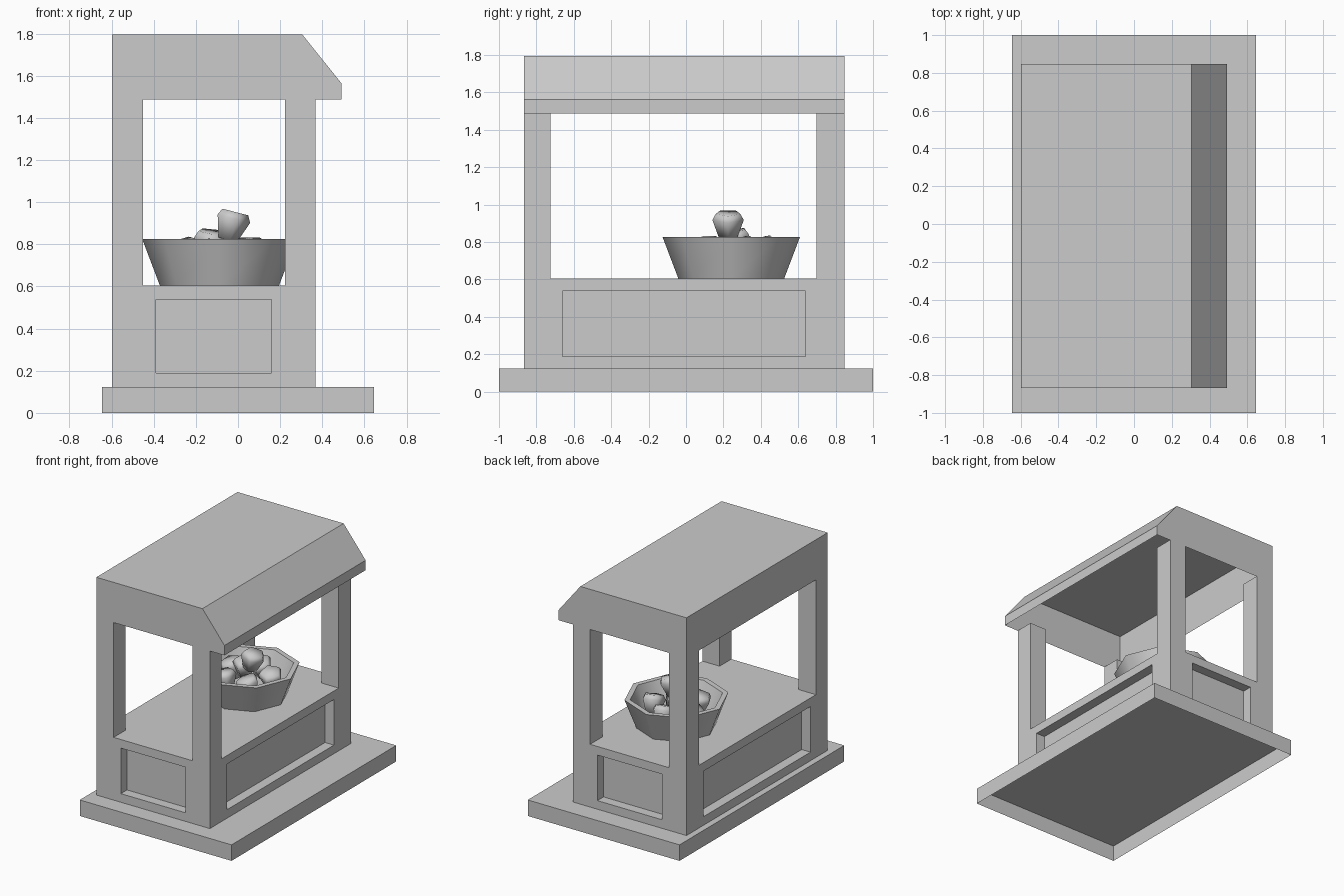
import bpy, bmesh, math, random
from mathutils import Matrix, Vector, Euler

if "Cube" in bpy.data.objects:
    bpy.data.objects.remove(bpy.data.objects["Cube"])

random.seed(4)
X0, X1, Y0, Y1 = -0.597, 0.368, -0.867, 0.847   # stall footprint


def finish(name, bm, smooth=None):
    me = bpy.data.meshes.new(name)
    bm.to_mesh(me)
    bm.free()
    ob = bpy.data.objects.new(name, me)
    bpy.context.collection.objects.link(ob)
    if smooth:
        bpy.ops.object.select_all(action='DESELECT')
        ob.select_set(True)
        bpy.context.view_layer.objects.active = ob
        bpy.ops.object.shade_smooth_by_angle(angle=math.radians(smooth))
    return ob


def box_bm(lo, hi):
    """Box with an open underside."""
    bm = bmesh.new()
    bmesh.ops.create_cube(bm, size=1)
    lo, hi = Vector(lo), Vector(hi)
    for v in bm.verts:
        v.co = Vector([(a + b) / 2 + c * (b - a) for a, b, c in zip(lo, hi, v.co)])
    bm.normal_update()
    bottom = [f for f in bm.faces if f.normal.z < -0.5]
    bmesh.ops.delete(bm, geom=bottom, context='FACES_ONLY')
    return bm


def rings_bm(profile, sides):
    """Revolve (radius, z) points, capping both ends."""
    bm = bmesh.new()
    rings = [[bm.verts.new((r * math.cos(2 * math.pi * i / sides),
                            r * math.sin(2 * math.pi * i / sides), z))
              for i in range(sides)] for r, z in profile]
    for a, b in zip(rings, rings[1:]):
        for i in range(sides):
            j = (i + 1) % sides
            bm.faces.new((a[i], a[j], b[j], b[i]))
    bm.faces.new(rings[0])
    bm.faces.new(rings[-1])
    bmesh.ops.recalc_face_normals(bm, faces=bm.faces)
    return bm


# Ground slab
finish("base_slab", box_bm((-0.645, -1, 0), (0.645, 1, 0.123)))

# Counter with a recessed panel on each side
bm = box_bm((X0, Y0, 0.123), (X1, Y1, 0.605))
for f in [f for f in bm.faces if abs(f.normal.z) < 0.5]:
    bmesh.ops.inset_individual(bm, faces=[f], thickness=0.066, use_even_offset=True)
    n = f.normal.copy()
    axis = 1 if abs(n.x) > 0.5 else 0
    mid = f.calc_center_median()[axis]
    for v in f.verts:
        v.co[axis] += 0.142 if v.co[axis] < mid else -0.142
    panel = bmesh.ops.extrude_discrete_faces(bm, faces=[f])['faces'][0]
    for v in panel.verts:
        v.co -= n * 0.075
finish("counter", bm)

# Four corner posts
for i, (xa, xb) in enumerate(((X0, -0.45), (0.222, X1))):
    for j, (ya, yb) in enumerate(((Y0, -0.725), (0.697, Y1))):
        name = ("left", "right")[i] + ("_front", "_back")[j] + "_post"
        finish(name, box_bm((xa, ya, 0.605), (xb, yb, 1.49)))

# Roof canopy: thin shell, open underneath
profile = [(X0, 1.487), (X0, 1.796), (0.305, 1.796), (0.492, 1.563), (0.492, 1.487)]
bm = bmesh.new()
front = [bm.verts.new((x, Y0, z)) for x, z in profile]
back = [bm.verts.new((x, Y1, z)) for x, z in profile]
bm.faces.new(front)
bm.faces.new(back)
for i in range(len(profile) - 1):
    bm.faces.new((front[i], front[i + 1], back[i + 1], back[i]))
bmesh.ops.recalc_face_normals(bm, faces=bm.faces)
finish("roof_canopy", bm)

# Eight-sided bowl with a rim
bm = rings_bm([(0.283, 0.605), (0.367, 0.826), (0.327, 0.826), (0.26, 0.65)], 8)
bmesh.ops.translate(bm, verts=bm.verts, vec=(-0.088, 0.242, 0))
finish("bowl", bm, 50)

# Chunky tapered fruit piled in the bowl: position, then tilt
fruit = [((-0.035, 0.225, 0.895), (0, 0.25, 0.0)),
         ((-0.13, 0.27, 0.80), (0.2, -0.1, 1.0))]
for k in range(5):
    a = math.radians(72 * k + 20)
    fruit.append(((-0.088 + 0.17 * math.cos(a), 0.242 + 0.17 * math.sin(a), 0.755),
                  (random.uniform(-0.35, 0.35), random.uniform(-0.35, 0.35),
                   random.uniform(0, 6.28))))
for k, (pos, rot) in enumerate(fruit):
    bm = rings_bm([(0.05, -0.075), (0.088, 0.03), (0.07, 0.062)], 5)
    m = Matrix.Translation(pos) @ Euler(rot).to_matrix().to_4x4()
    bmesh.ops.transform(bm, verts=bm.verts, matrix=m)
    finish(f"fruit_{k + 1}", bm, 75)
